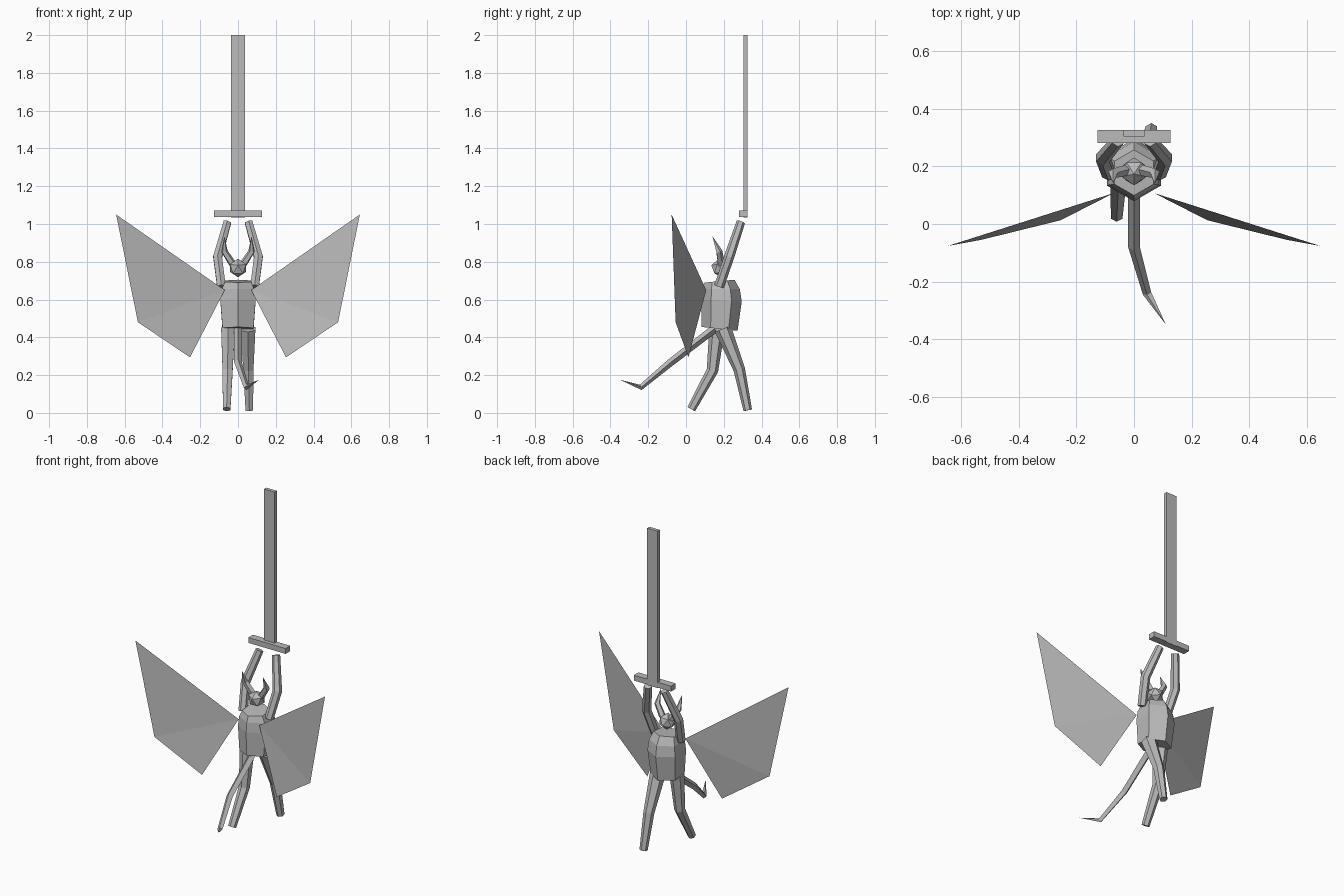
import bpy, bmesh, math
from mathutils import Vector, Matrix

cube = bpy.data.objects.get("Cube")
if cube:
    bpy.data.objects.remove(cube, do_unlink=True)

grey = bpy.data.materials.new("plain grey")
grey.use_nodes = True
COLOUR = (0.5, 0.5, 0.5, 1)
grey.diffuse_color = COLOUR
grey.node_tree.nodes["Principled BSDF"].inputs["Base Color"].default_value = COLOUR


def finish(name, bm, normals=True):
    if normals:
        bmesh.ops.recalc_face_normals(bm, faces=bm.faces[:])
    mesh = bpy.data.meshes.new(name)
    bm.to_mesh(mesh)
    bm.free()
    mesh.materials.append(grey)
    obj = bpy.data.objects.new(name, mesh)
    bpy.context.collection.objects.link(obj)
    return obj


def skin(name, rings):
    """Join rings of points into a closed solid."""
    bm = bmesh.new()
    rows = [[bm.verts.new(p) for p in ring] for ring in rings]
    for a, b in zip(rows, rows[1:]):
        n = len(a)
        for i in range(n):
            bm.faces.new((a[i], a[(i + 1) % n], b[(i + 1) % n], b[i]))
    bm.faces.new(rows[0])
    bm.faces.new(rows[-1])
    bmesh.ops.remove_doubles(bm, verts=bm.verts[:], dist=0.0005)
    return finish(name, bm)


def limb(name, path, radii, sides=6):
    """Faceted tube along a path, with a ridge facing front and back."""
    pts = [Vector(p) for p in path]
    rings = []
    for i, p in enumerate(pts):
        t = (pts[min(i + 1, len(pts) - 1)] - pts[max(i - 1, 0)]).normalized()
        u = t.cross(Vector((1, 0, 0))).normalized()
        v = t.cross(u)
        angles = [math.tau * k / sides for k in range(sides)]
        rings.append([p + radii[i] * (u * math.cos(a) + v * math.sin(a)) for a in angles])
    return skin(name, rings)


def box(name, low, high):
    low, high = Vector(low), Vector(high)
    bm = bmesh.new()
    bmesh.ops.create_cube(bm, size=1, matrix=Matrix.Translation((low + high) / 2)
                          @ Matrix.Diagonal((*(high - low), 1)))
    return finish(name, bm)


# Torso: hexagonal barrel, (centre y, front z, back z, radius) per ring
torso = []
for cy, zf, zb, r in ((0.178, 0.455, 0.435, 0.095), (0.187, 0.6, 0.59, 0.108),
                      (0.185, 0.655, 0.655, 0.1), (0.178, 0.69, 0.705, 0.079)):
    ring = []
    for k in range(6):
        a = math.tau * k / 6
        mix = (1 + math.cos(a)) / 2
        ring.append((r * math.sin(a), cy + r * math.cos(a), zf + (zb - zf) * mix))
    torso.append(ring)
skin("torso", torso)

# Head
bm = bmesh.new()
bmesh.ops.create_icosphere(bm, subdivisions=1, radius=0.05,
                           matrix=Matrix.Translation((0, 0.182, 0.767))
                           @ Matrix.Rotation(math.radians(10), 4, 'X')
                           @ Matrix.Rotation(math.radians(-90), 4, 'Z'))
finish("head", bm)

# Paired horns, arms and wings
for side, s in (("left", 1), ("right", -1)):
    limb(side + "_horn", [(s * 0.03, 0.185, 0.79), (s * 0.072, 0.175, 0.855),
                          (s * 0.072, 0.14, 0.935)], [0.02, 0.018, 0.0], 5)
    limb(side + "_arm", [(s * 0.088, 0.175, 0.67), (s * 0.108, 0.228, 0.825),
                         (s * 0.056, 0.29, 1.01)], [0.026, 0.027, 0.023])
    bm = bmesh.new()
    root, tip, corner, low = [bm.verts.new((s * x, y, z)) for x, y, z in (
        (0.07, 0.107, 0.65), (0.645, -0.076, 1.05),
        (0.53, -0.055, 0.48), (0.254, 0.013, 0.294))]
    for face in ((root, tip, corner), (root, corner, low)):
        bm.faces.new(face if s < 0 else face[::-1])
    bm.normal_update()
    if bm.faces[:][0].normal.y > 0:
        bmesh.ops.reverse_faces(bm, faces=bm.faces[:])
    finish(side + "_wing", bm, normals=False)

# Striding legs
limb("right_leg", [(-0.053, 0.165, 0.45), (-0.055, 0.14, 0.225), (-0.06, 0.028, 0.02)],
     [0.042, 0.031, 0.023])
limb("left_leg", [(0.053, 0.195, 0.445), (0.055, 0.282, 0.23), (0.06, 0.327, 0.014)],
     [0.045, 0.031, 0.023])

# Tail with a pointed end
limb("tail", [(0, 0.15, 0.445), (0, -0.08, 0.268), (0.045, -0.24, 0.135),
              (0.11, -0.348, 0.175)], [0.022, 0.02, 0.015, 0.0], 4)

# Raised sword
box("sword_blade", (-0.036, 0.304, 1.035), (0.036, 0.326, 2))
box("sword_guard", (-0.127, 0.281, 1.038), (0.127, 0.326, 1.071))
